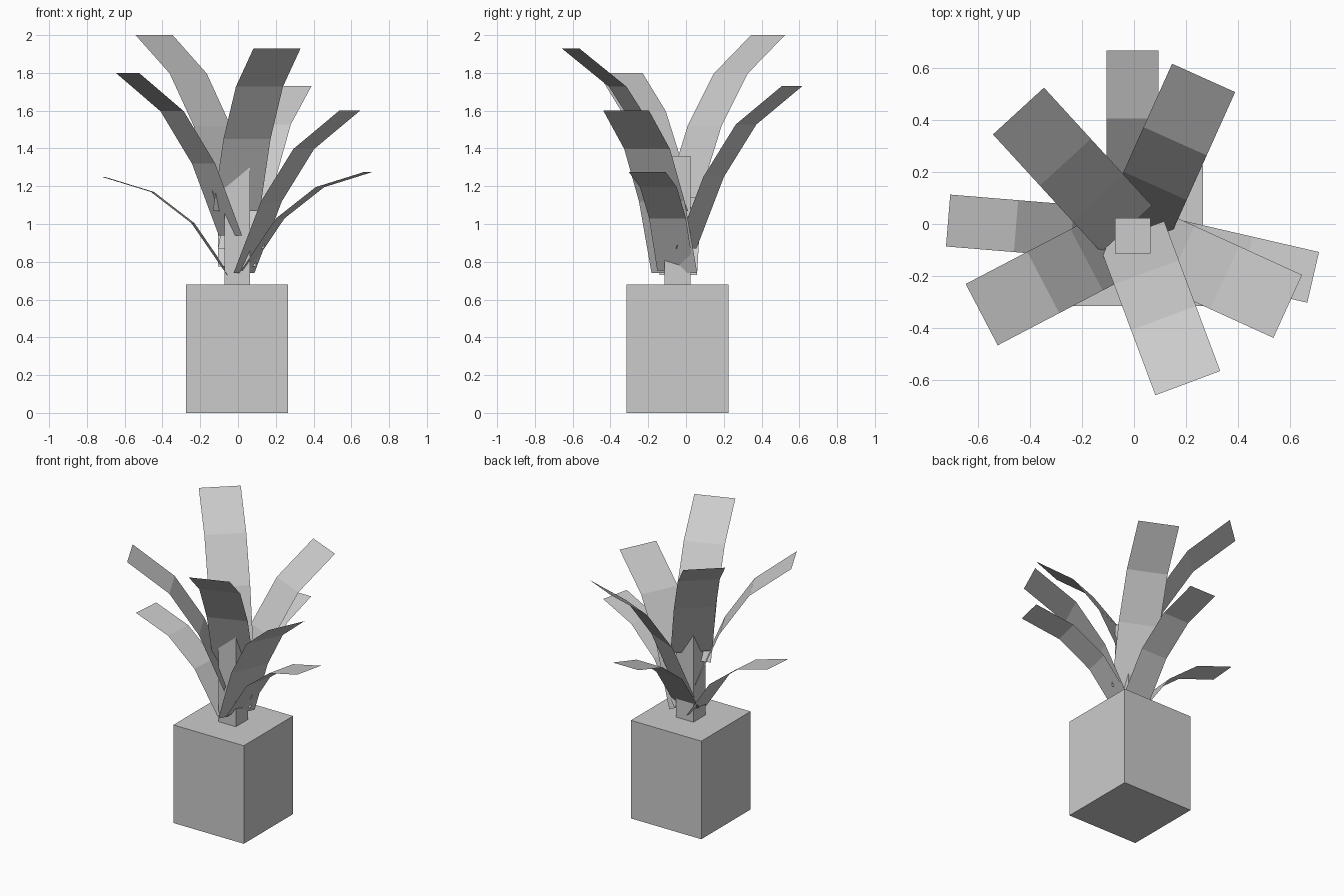
import bpy, bmesh, math
from mathutils import Vector

if "Cube" in bpy.data.objects:
    bpy.data.objects.remove(bpy.data.objects["Cube"])

CX, CY = -0.005, -0.045   # plant axis

grey = bpy.data.materials.new("plain_grey")
grey.diffuse_color = (0.6, 0.6, 0.6, 1.0)
grey.use_nodes = True
grey.node_tree.nodes["Principled BSDF"].inputs["Base Color"].default_value = grey.diffuse_color


def add_object(name, bm):
    mesh = bpy.data.meshes.new(name)
    bm.to_mesh(mesh)
    bm.free()
    mesh.materials.append(grey)
    obj = bpy.data.objects.new(name, mesh)
    bpy.context.collection.objects.link(obj)
    return obj


def box(name, width, z0, z1):
    bm = bmesh.new()
    bmesh.ops.create_cube(bm, size=1)
    for v in bm.verts:
        v.co = Vector((CX + v.co.x * width, CY + v.co.y * width,
                       z0 + (v.co.z + 0.5) * (z1 - z0)))
    add_object(name, bm)


def leaf(name, profile, angle, base_z, width, shift=0.0):
    """Flat ribbon following a (radius, height) profile outward at an angle."""
    a = math.radians(angle)
    out = Vector((math.cos(a), math.sin(a), 0))
    side = Vector((-math.sin(a), math.cos(a), 0)) * width / 2
    bm = bmesh.new()
    rows = []
    for r, h in profile:
        p = Vector((CX, CY, base_z + h)) + out * (r + shift)
        rows.append((bm.verts.new(p - side), bm.verts.new(p + side)))
    for (a0, a1), (b0, b1) in zip(rows, rows[1:]):
        bm.faces.new((a0, b0, b1, a1))
    add_object(name, bm)


# Pot and trunk
box("pot", 0.54, 0.0, 0.68)
box("stem", 0.135, 0.68, 1.36)

# Low drooping leaves: angle, base height
LOW = [(0.045, 0), (0.235, 0.275), (0.45, 0.44), (0.712, 0.52)]
for i, (ang, z) in enumerate([(175.3, 0.73), (-13.0, 0.755), (90, 0.775)]):
    leaf(f"lower_leaf_{i + 1}", LOW, ang, z, 0.2)

# Tall upright leaves: angle, base height, radial shift
TALL = [(0.04, 0), (0.20, 0.38), (0.388, 0.657), (0.655, 0.86)]
for i, (ang, z, s) in enumerate([(-24.5, 0.74, 0), (65.8, 0.87, 0.01),
                                 (207.6, 0.94, 0), (-69.5, 1.07, -0.05),
                                 (132.5, 1.14, -0.005)]):
    leaf(f"upper_leaf_{i + 1}", TALL, ang, z, 0.266, s)
